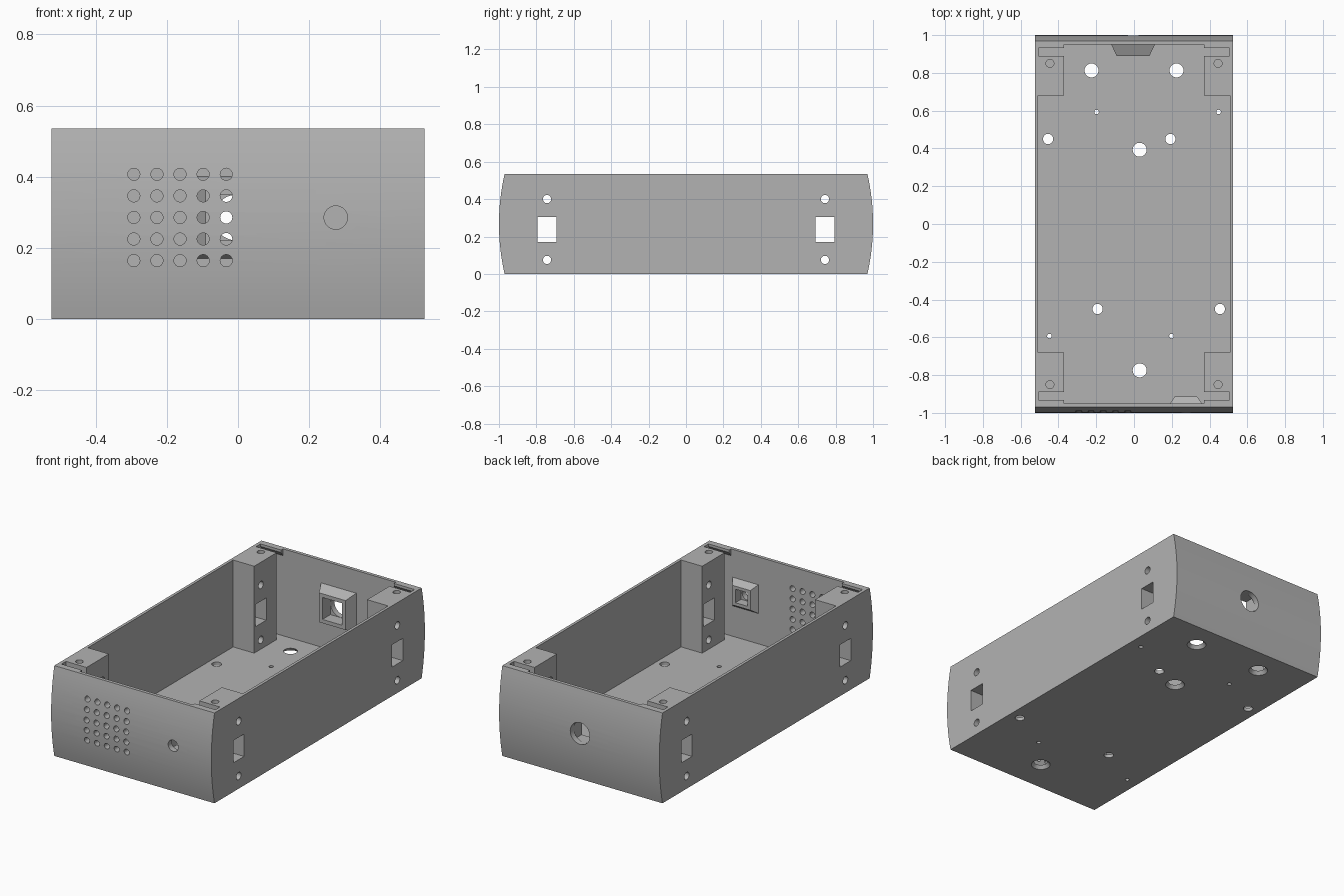
import bpy, bmesh, math
from mathutils import Matrix, Vector

old = bpy.data.objects.get("Cube")
if old:
    bpy.data.objects.remove(old, do_unlink=True)

H, FLOOR, WALL_Y = 0.535, 0.02, 0.95
MID = 0.285

grey = bpy.data.materials.new("plain grey")
grey.use_nodes = True
grey.diffuse_color = (0.45, 0.45, 0.45, 1)
grey.node_tree.nodes["Principled BSDF"].inputs["Base Color"].default_value = (0.45, 0.45, 0.45, 1)


def box(bm, x0, x1, y0, y1, z0, z1):
    m = Matrix.Translation(((x0 + x1) / 2, (y0 + y1) / 2, (z0 + z1) / 2))
    bmesh.ops.create_cube(bm, size=1, matrix=m @ Matrix.Diagonal((x1 - x0, y1 - y0, z1 - z0, 1)))


def rod(bm, start, end, r0, r1=None, sides=32, turn=0):
    """Cylinder, cone or pyramid stump between two points."""
    a, b = Vector(start), Vector(end)
    d = b - a
    axis = {0: Matrix.Rotation(math.copysign(math.pi / 2, d.x), 4, 'Y'),
            1: Matrix.Rotation(-math.copysign(math.pi / 2, d.y), 4, 'X'),
            2: Matrix.Identity(4)}[max(range(3), key=lambda i: abs(d[i]))]
    bmesh.ops.create_cone(bm, cap_ends=True, segments=sides, radius1=r0,
                          radius2=r0 if r1 is None else r1, depth=d.length,
                          matrix=Matrix.Translation((a + b) / 2) @ axis @ Matrix.Rotation(turn, 4, 'Z'))


def prism(bm, profile, half):
    """Extrude a y-z profile along x from -half to half."""
    f = bm.faces.new([bm.verts.new((-half, y, z)) for y, z in profile])
    new = bmesh.ops.extrude_face_region(bm, geom=[f])["geom"]
    bmesh.ops.translate(bm, vec=(2 * half, 0, 0),
                        verts=[v for v in new if isinstance(v, bmesh.types.BMVert)])


def finish(bm, name):
    bmesh.ops.recalc_face_normals(bm, faces=bm.faces)
    me = bpy.data.meshes.new(name)
    bm.to_mesh(me)
    bm.free()
    me.materials.append(grey)
    ob = bpy.data.objects.new(name, me)
    bpy.context.collection.objects.link(ob)
    return ob


def combine(bm, name, operation='DIFFERENCE'):
    """Apply a boolean to the case, then drop the helper."""
    tool = finish(bm, name)
    tool.hide_render = True
    mod = case.modifiers.new(name, 'BOOLEAN')
    mod.operation, mod.solver, mod.object = operation, 'EXACT', tool
    bpy.context.view_layer.objects.active = case
    bpy.ops.object.modifier_apply(modifier=mod.name)
    bpy.data.objects.remove(tool, do_unlink=True)


# Outer body with bowed front and back
bm = bmesh.new()
arc = [(0.97 + 0.03 * (1 - t * t), H * (t + 1) / 2) for t in [i / 8 - 1 for i in range(17)]]
prism(bm, arc + [(-y, z) for y, z in reversed(arc)], 0.525)
case = finish(bm, "case")

# Open interior, leaving four corner posts
for hx, hy in ((0.37, WALL_Y), (0.508, 0.68)):
    bm = bmesh.new()
    box(bm, -hx, hx, -hy, hy, FLOOR, 1)
    combine(bm, "cavity")

# Gaps behind the posts, with sloped snap ridges at the rim
bm = bmesh.new()
for s in (-1, 1):
    prism(bm, [(s * y, z) for y, z in ((0.89, FLOOR), (WALL_Y, FLOOR), (WALL_Y, H - 0.04),
                                       (0.932, H - 0.015), (0.932, 1), (0.89, 1))], 0.505)
combine(bm, "snap_gaps")

# Tapered square bosses inside the end walls
R2, Q = math.sqrt(2), math.pi / 4
bm = bmesh.new()
rod(bm, (-0.005, 0.96, MID), (-0.005, 0.89, MID), 0.12 * R2, 0.087 * R2, 4, Q)
rod(bm, (0.275, -0.96, MID), (0.275, -0.912, MID), 0.092 * R2, 0.058 * R2, 4, Q)
combine(bm, "bosses", 'UNION')

# Square recesses in the bosses
bm = bmesh.new()
box(bm, -0.07, 0.06, 0.8, 0.965, MID - 0.065, MID + 0.065)
box(bm, 0.235, 0.315, -0.965, -0.8, MID - 0.04, MID + 0.04)
combine(bm, "recesses")

# Round openings and the grille in the end walls
bm = bmesh.new()
rod(bm, (-0.005, 0.9, MID), (-0.005, 1.1, MID), 0.064)
rod(bm, (0.275, -0.93, MID), (0.275, -1.1, MID), 0.033)
for i in range(5):
    for j in range(5):
        x, z = -0.293 + 0.065 * i, 0.164 + 0.0607 * j
        rod(bm, (x, -0.9, z), (x, -1.1, z), 0.017, sides=24)
combine(bm, "end_holes")

# Side windows and screw holes running through the posts
bm = bmesh.new()
for y in (-0.743, 0.743):
    box(bm, -1, 1, y - 0.05, y + 0.05, 0.172, 0.304)
    for z in (0.075, 0.4):
        rod(bm, (-1, y, z), (1, y, z), 0.022)
combine(bm, "side_holes")

# Blind screw holes in the post tops
bm = bmesh.new()
for x in (-0.445, 0.445):
    for y in (-0.85, 0.85):
        rod(bm, (x, y, H - 0.12), (x, y, 1), 0.021)
combine(bm, "post_holes")

# Floor holes: countersunk, plain and pilot
bm = bmesh.new()
for x, y in ((-0.225, 0.813), (0.225, 0.813), (0.03, 0.393), (0.03, -0.775)):
    rod(bm, (x, y, -0.01), (x, y, 0.03), 0.061, 0.029)
for s in (-1, 1):
    for x, r, y in ((-0.455, 0.027, 0.45), (0.193, 0.027, 0.45),
                    (-0.198, 0.012, 0.593), (0.448, 0.012, 0.593)):
        rod(bm, (s * x, s * y, -0.1), (s * x, s * y, 0.1), r)
combine(bm, "floor_holes")

# Smooth bowed ends, crisp edges elsewhere
bpy.ops.object.select_all(action='DESELECT')
case.select_set(True)
bpy.context.view_layer.objects.active = case
bpy.ops.object.shade_smooth_by_angle(angle=math.radians(25))
